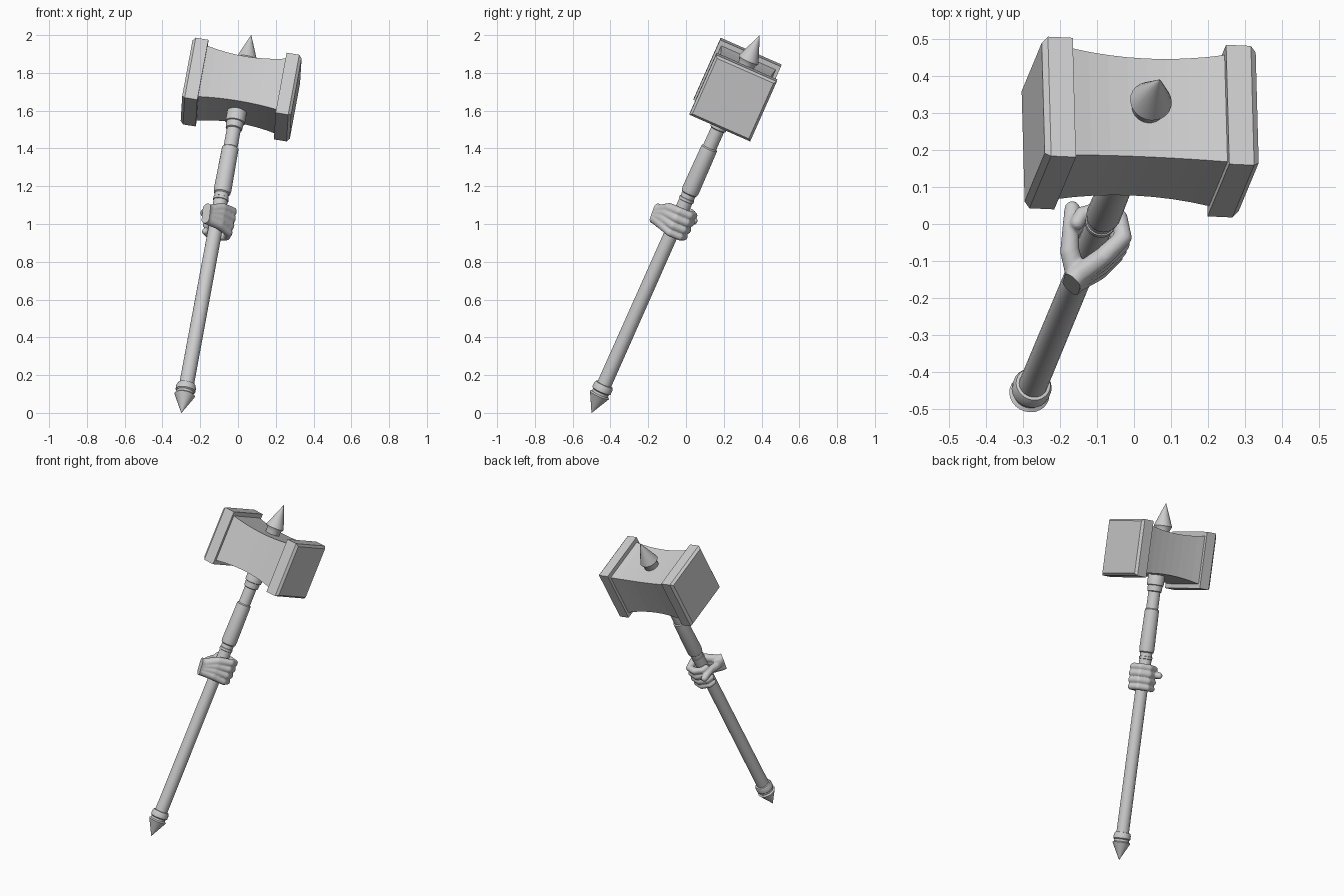
import bpy, bmesh, math
from mathutils import Matrix, Vector

if "Cube" in bpy.data.objects:
    bpy.data.objects.remove(bpy.data.objects["Cube"])

# Tilted local frame: z runs up the shaft, x along the hammer head
W = Vector((0.37, 0.89, 2.0)).normalized()
U = Vector((0.986, -0.045, -0.163))
U = (U - W * U.dot(W)).normalized()
V = W.cross(U)
FRAME = Matrix((U, V, W)).transposed().to_4x4()
FRAME.translation = Vector((-0.30, -0.50, 0.0))


def add(name, bm, smooth=True):
    bmesh.ops.recalc_face_normals(bm, faces=bm.faces)
    me = bpy.data.meshes.new(name)
    bm.to_mesh(me)
    bm.free()
    ob = bpy.data.objects.new(name, me)
    bpy.context.collection.objects.link(ob)
    ob.matrix_world = FRAME
    if smooth:
        bpy.ops.object.select_all(action='DESELECT')
        ob.select_set(True)
        bpy.context.view_layer.objects.active = ob
        bpy.ops.object.shade_smooth_by_angle(angle=math.radians(35))
    return ob


def loft(name, rings, smooth=True):
    bm = bmesh.new()
    loops = [[bm.verts.new(p) for p in ring] for ring in rings]
    n = len(loops[0])
    for a, b in zip(loops, loops[1:]):
        for i in range(n):
            j = (i + 1) % n
            bm.faces.new((a[i], a[j], b[j], b[i]))
    bm.faces.new(loops[0])
    bm.faces.new(loops[-1][::-1])
    return add(name, bm, smooth)


def turned(name, profile, n=24):
    # profile: (radius, height along the shaft)
    return loft(name, [[(r * math.cos(2 * math.pi * i / n),
                         r * math.sin(2 * math.pi * i / n), z)
                        for i in range(n)] for r, z in profile])


def block(name, sections):
    # sections: (x, half depth, half height) around the head centre
    c = 1.90
    return loft(name, [[(x, -d, c - h), (x, d, c - h), (x, d, c + h), (x, -d, c + h)]
                       for x, d, h in sections], False)


# Shaft and its fittings
turned("shaft", [(0.039, 0.14), (0.037, 1.80)])
turned("pommel", [(0.0005, 0.0), (0.055, 0.105), (0.046, 0.112), (0.046, 0.125),
                  (0.053, 0.131), (0.053, 0.153), (0.047, 0.168), (0.036, 0.170)])
turned("grip_sleeve", [(0.036, 1.285), (0.044, 1.292), (0.047, 1.31),
                       (0.044, 1.555), (0.036, 1.562)])
turned("grip_ring", [(0.036, 1.245), (0.041, 1.248), (0.041, 1.262), (0.036, 1.265)])
turned("neck_collar", [(0.036, 1.665), (0.044, 1.670), (0.046, 1.705), (0.052, 1.708),
                       (0.052, 1.775), (0.045, 1.80)])
turned("top_spike", [(0.045, 2.0), (0.045, 2.055), (0.057, 2.075), (0.0005, 2.22)])

# Waisted hammer head with chamfered end caps
body = []
for i in range(9):
    k = i / 4 - 1
    body.append((0.215 * k, 0.145 + 0.013 * k * k, 0.130 + 0.020 * k * k))
block("head_body", body)
for side, s in (("left", -1), ("right", 1)):
    block(side + "_head_cap", [(s * 0.210, 0.176, 0.176), (s * 0.278, 0.176, 0.176),
                               (s * 0.293, 0.163, 0.163)])

# Gripping hand: chains of balls fused by a voxel remesh, then cut flat at the wrist
HAND_T = 1.13
hand_bm = bmesh.new()


def chain(points):
    # points: (x, y, z, radius)
    pts = [Vector(p) for p in points]
    for a, b in zip(pts, pts[1:]):
        steps = max(2, int((b - a).length / 0.006))
        for i in range(steps + 1):
            x, y, z, r = a.lerp(b, i / steps)
            bmesh.ops.create_icosphere(hand_bm, subdivisions=2, radius=r,
                                       matrix=Matrix.Translation((x, y, z + HAND_T)))


for z, r in ((0.062, 0.023), (0.021, 0.025), (-0.021, 0.024), (-0.062, 0.021)):
    zw = -0.02 + z * 0.45
    chain([(-0.085, -0.155, zw - 0.005, 0.028), (-0.045, -0.105, zw, 0.029),
           (0.02, -0.065, z * 0.8, 0.027), (0.073, -0.012, z, r + 0.001),
           (0.064, 0.046, z, r), (0.012, 0.067, z, r),
           (-0.038, 0.052, z, r - 0.002), (-0.052, 0.025, z, r - 0.003)])
chain([(-0.045, -0.10, -0.01, 0.030), (-0.066, -0.04, 0.015, 0.027),
       (-0.066, 0.02, 0.035, 0.023), (-0.058, 0.082, 0.025, 0.022)])

hand = add("gripping_hand", hand_bm, False)
rm = hand.modifiers.new("fuse", 'REMESH')
rm.mode = 'VOXEL'
rm.voxel_size = 0.005
sm = hand.modifiers.new("soften", 'SMOOTH')
sm.factor = 0.5
sm.iterations = 4
deps = bpy.context.evaluated_depsgraph_get()
bm = bmesh.new()
bm.from_mesh(hand.evaluated_get(deps).to_mesh())
bpy.data.objects.remove(hand)
cut = bmesh.ops.bisect_plane(bm, geom=bm.verts[:] + bm.edges[:] + bm.faces[:],
                             plane_co=(-0.056, -0.122, HAND_T - 0.02),
                             plane_no=(-0.65, -0.75, -0.1), clear_outer=True)
edges = [g for g in cut['geom_cut'] if isinstance(g, bmesh.types.BMEdge)]
bmesh.ops.holes_fill(bm, edges=edges, sides=0)
add("gripping_hand", bm)
